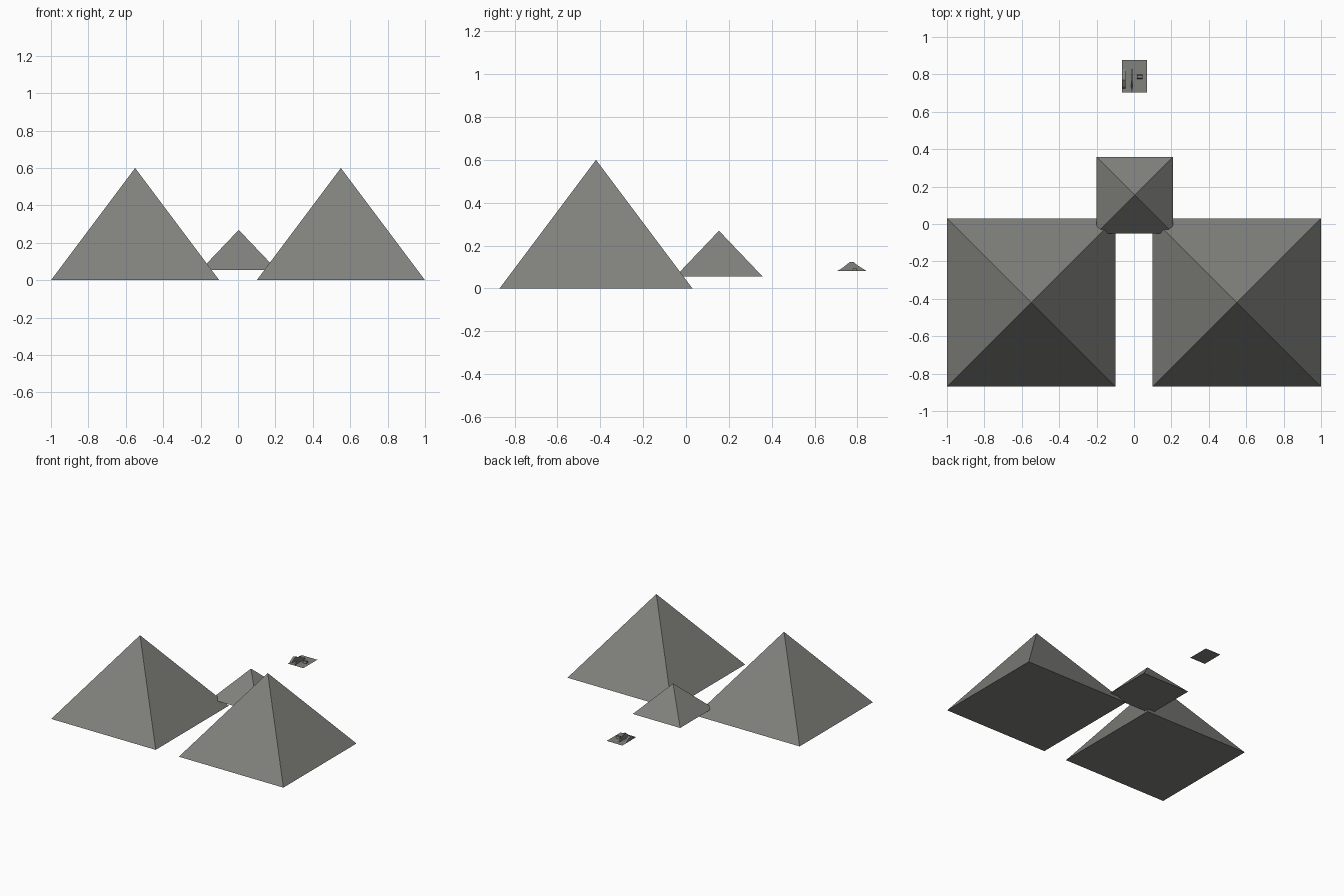
import bpy, bmesh

if "Cube" in bpy.data.objects:
    bpy.data.objects.remove(bpy.data.objects["Cube"])

def material(name, rgb):
    m = bpy.data.materials.new(name)
    m.diffuse_color = (*rgb, 1)
    m.use_nodes = True
    m.node_tree.nodes["Principled BSDF"].inputs["Base Color"].default_value = m.diffuse_color
    return m

STONE = material("grey stone", (0.22, 0.22, 0.205))

def make(name, verts, faces):
    me = bpy.data.meshes.new(name)
    me.from_pydata(verts, [], faces)
    if len(faces) > 1:
        bm = bmesh.new()
        bm.from_mesh(me)
        bmesh.ops.recalc_face_normals(bm, faces=bm.faces)
        bm.to_mesh(me)
        bm.free()
    me.materials.append(STONE)
    ob = bpy.data.objects.new(name, me)
    bpy.context.collection.objects.link(ob)
    return ob

def pyramid(name, x, y, z, half, height):
    base = [(x + sx * half, y + sy * half, z)
            for sx, sy in ((-1, -1), (1, -1), (1, 1), (-1, 1))]
    sides = [(i, (i + 1) % 4, 4) for i in range(4)]
    return make(name, base + [(x, y, z + height)], sides + [(3, 2, 1, 0)])

def ridge(name, x0, x1, profile):
    """Extrude a side-view (y, z) outline along x."""
    n = len(profile)
    verts = [(x, y, z) for x in (x0, x1) for y, z in profile]
    faces = [(i, (i + 1) % n, n + (i + 1) % n, n + i) for i in range(n)]
    return make(name, verts, faces + [tuple(range(n)), tuple(range(n, 2 * n))])

# two large pyramids at the front, a smaller raised one behind
for side, x in (("left", -0.55), ("right", 0.55)):
    pyramid(side + "_large_pyramid", x, -0.42, 0, 0.45, 0.6)
pyramid("small_pyramid", 0.004, 0.154, 0.055, 0.204, 0.214)

# thin ground sheet of the distant ruin
make("ruin_ground", [(-0.065, 0.704, 0.08), (0.07, 0.704, 0.08),
                     (0.07, 0.876, 0.08), (-0.065, 0.876, 0.08)], [(0, 1, 2, 3)])

# low peaked ruins standing on the sheet
peak = [(0.704, 0.08), (0.73, 0.095), (0.765, 0.123), (0.782, 0.123),
        (0.80, 0.108), (0.84, 0.083), (0.84, 0.08)]
ridge("ruin_middle_wall", -0.016, -0.008, peak)
low = [(0.725, 0.08), (0.735, 0.092), (0.77, 0.112), (0.80, 0.10), (0.83, 0.08)]
ridge("ruin_left_wall", -0.063, -0.045, low)
ridge("ruin_right_block", 0.015, 0.045,
      [(0.775, 0.08), (0.78, 0.095), (0.795, 0.095), (0.80, 0.08)])
